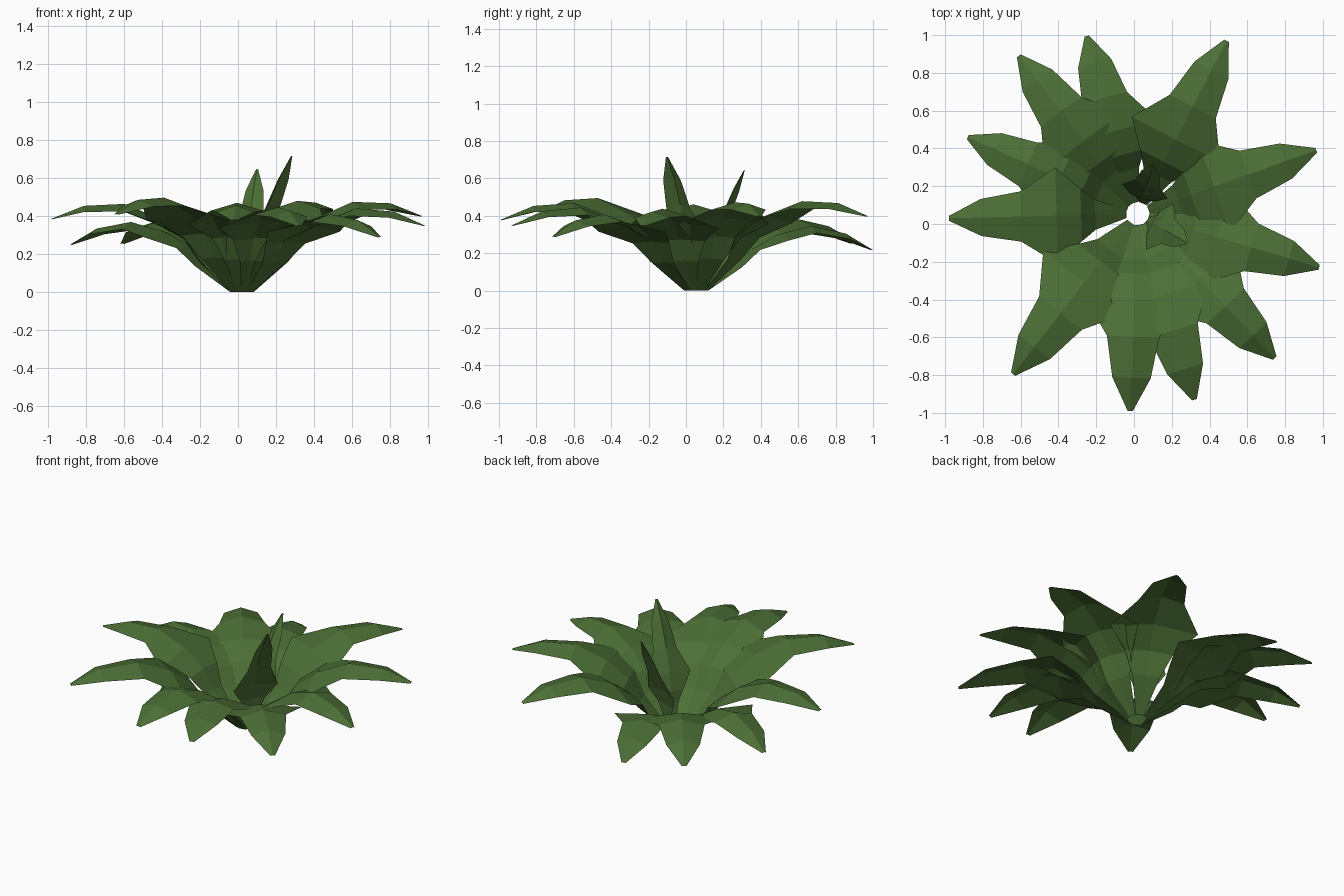
import bpy
import bmesh
from math import atan2, hypot
from mathutils import Matrix, Vector

if "Cube" in bpy.data.objects:
    bpy.data.objects.remove(bpy.data.objects["Cube"])

green = bpy.data.materials.new("leaf green")
green.use_nodes = True
green.diffuse_color = (0.073, 0.16, 0.037, 1)
green.node_tree.nodes["Principled BSDF"].inputs["Base Color"].default_value = green.diffuse_color

CENTRE = Vector((0.02, 0.055, 0))
BASE_RADIUS = 0.06

# Leaf sections: distance out from the base, height, half width, edge droop
SECTIONS = [
    (0.00, 0.000, 0.022, 0.000),
    (0.165, 0.168, 0.080, 0.005),
    (0.24, 0.285, 0.140, 0.010),
    (0.37, 0.385, 0.255, 0.035),
    (0.56, 0.462, 0.133, 0.040),
    (0.77, 0.452, 0.098, 0.032),
    (0.94, 0.385, 0.013, 0.004),
]


def add_leaf(name, tip, curl=1.0, slim=1.0):
    """Creased arching leaf, scaled and pitched so that it ends at the tip."""
    reach = Vector(tip) - CENTRE
    out = hypot(reach.x, reach.y) - BASE_RADIUS
    end_x, end_z = SECTIONS[-1][:2]
    scale = hypot(out, reach.z) / hypot(end_x, end_z)
    pitch = atan2(reach.z, out) - atan2(end_z, end_x)
    place = (Matrix.Translation(CENTRE)
             @ Matrix.Rotation(atan2(reach.y, reach.x), 4, "Z")
             @ Matrix.Translation((BASE_RADIUS, 0, 0))
             @ Matrix.Rotation(-pitch, 4, "Y")
             @ Matrix.Scale(scale, 4))
    bm = bmesh.new()
    rows = []
    for x, z, half, droop in SECTIONS:
        chord = x * end_z / end_x
        ridge = chord + curl * (z - chord)
        side = half * slim
        points = [(x, -side, ridge - droop), (x, 0, ridge), (x, side, ridge - droop)]
        rows.append([bm.verts.new(place @ Vector(p)) for p in points])
    for a, b in zip(rows, rows[1:]):
        for i in range(2):
            bm.faces.new((a[i], b[i], b[i + 1], a[i + 1]))
    mesh = bpy.data.meshes.new(name)
    bm.to_mesh(mesh)
    bm.free()
    mesh.materials.append(green)
    bpy.context.collection.objects.link(bpy.data.objects.new(name, mesh))


# Spreading outer leaves, anticlockwise from the left side
OUTER_TIPS = [
    (0.965, 0.39, 0.40), (0.49, 0.97, 0.40), (-0.25, 0.995, 0.22),
    (-0.61, 0.89, 0.255), (-0.88, 0.46, 0.25), (-0.98, 0.03, 0.385),
    (-0.64, -0.795, 0.41), (-0.02, -0.99, 0.38), (0.32, -0.93, 0.35),
    (0.745, -0.71, 0.29), (0.98, -0.23, 0.35),
]
for number, tip in enumerate(OUTER_TIPS, 1):
    add_leaf(f"outer_leaf_{number}", tip)

# Upright young leaves in the middle
add_leaf("inner_leaf_back", (0.10, 0.31, 0.645), curl=0.3, slim=0.75)
add_leaf("inner_leaf_left", (0.28, -0.10, 0.715), curl=0.3, slim=0.75)
